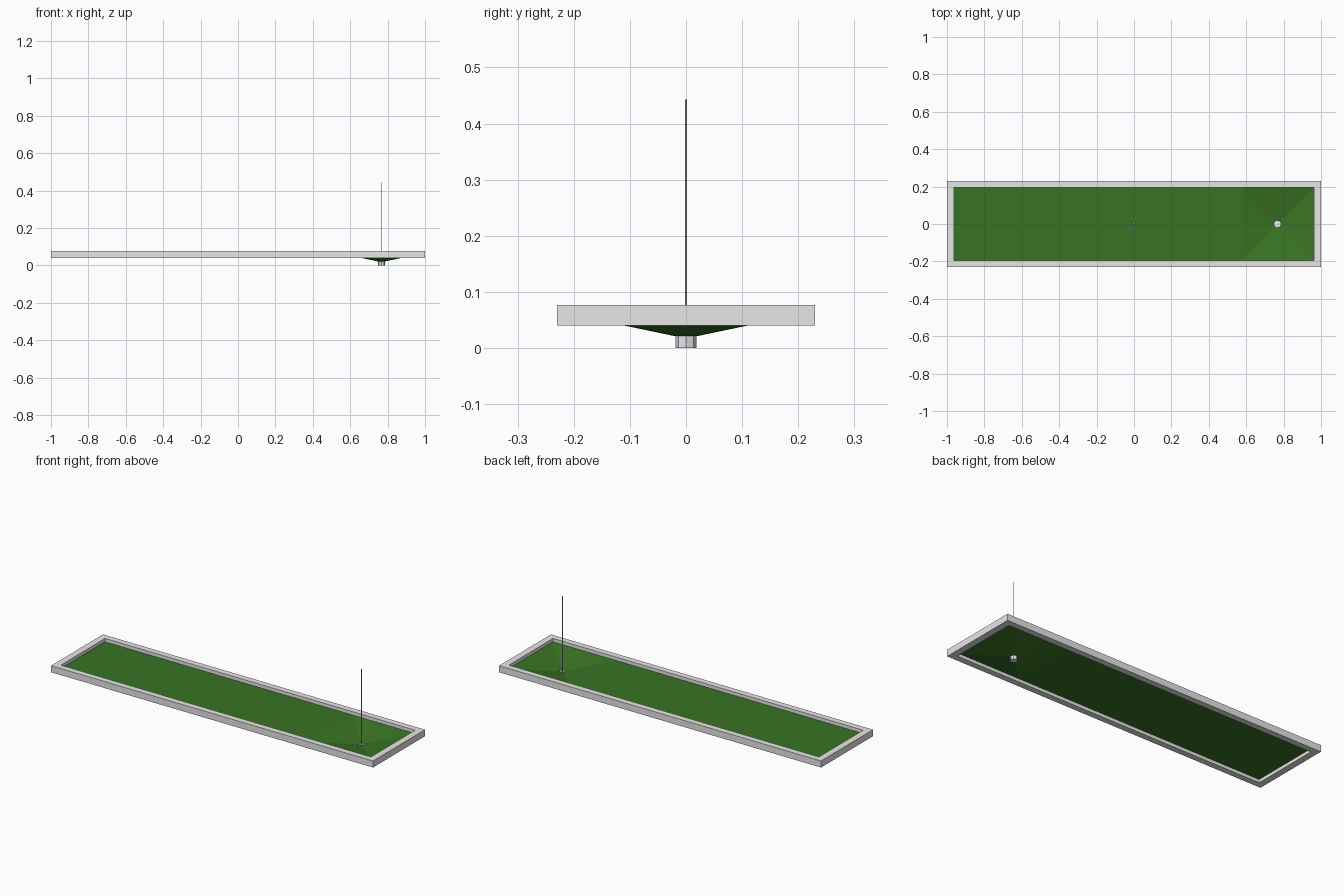
import bpy, bmesh, math

if "Cube" in bpy.data.objects:
    bpy.data.objects.remove(bpy.data.objects["Cube"])

HX, HZ = 0.767, 0.021        # hole position and rim height
HR = 0.019                   # hole radius
IX, IY, GZ = 0.963, 0.196, 0.058   # inner lane size and turf height


def material(name, rgb):
    m = bpy.data.materials.new(name)
    m.diffuse_color = (*rgb, 1)
    m.use_nodes = True
    m.node_tree.nodes["Principled BSDF"].inputs["Base Color"].default_value = m.diffuse_color
    return m


white = material("pale grey", (0.8, 0.8, 0.8))
green = material("turf green", (0.04, 0.175, 0.017))


def finish(bm, name, mat, recalc=True):
    if recalc:
        bmesh.ops.recalc_face_normals(bm, faces=bm.faces)
    me = bpy.data.meshes.new(name)
    bm.to_mesh(me)
    bm.free()
    me.materials.append(mat)
    ob = bpy.data.objects.new(name, me)
    bpy.context.collection.objects.link(ob)
    return ob


def loop(bm, pts):
    return [bm.verts.new(p) for p in pts]


def bridge(bm, a, b):
    n = len(a)
    for i in range(n):
        j = (i + 1) % n
        bm.faces.new((a[i], a[j], b[j], b[i]))


def rect(x, y, z):
    return [(-x, -y, z), (x, -y, z), (x, y, z), (-x, y, z)]


def ring(r, z, n=8):
    return [(HX + r * math.cos(2 * math.pi * i / n), r * math.sin(2 * math.pi * i / n), z) for i in range(n)]


# mitred border frame
bm = bmesh.new()
loops = [loop(bm, rect(x, y, z)) for x, y, z in
         ((1, 0.23, 0.04), (1, 0.23, 0.077), (IX, IY, 0.077), (IX, IY, 0.04))]
for i in range(4):
    bridge(bm, loops[i], loops[(i + 1) % 4])
finish(bm, "border_frame", white)

# turf: flat lane, then a square funnel down to the hole
bm = bmesh.new()
inner = loop(bm, ring(HR, HZ))
outer = loop(bm, [(HX + IY * round(math.cos(a * math.pi / 4)),
                   IY * round(math.sin(a * math.pi / 4)), GZ) for a in range(8)])
bridge(bm, outer, inner)
far = loop(bm, [(-IX, IY, GZ), (-IX, -IY, GZ)])
bm.faces.new([outer[5], outer[4], outer[3], far[0], far[1]])
bmesh.ops.recalc_face_normals(bm, faces=bm.faces)
if sum(f.normal.z for f in bm.faces) < 0:
    bmesh.ops.reverse_faces(bm, faces=bm.faces)
finish(bm, "turf", green, False)

# hole cup, open at the top
bm = bmesh.new()
top, bottom = loop(bm, ring(HR, HZ)), loop(bm, ring(HR, 0))
bridge(bm, bottom, top)
bm.faces.new(bottom[::-1])
finish(bm, "hole_cup", white, False)

# pin standing in the cup
bm = bmesh.new()
low, high = loop(bm, ring(0.0015, 0.0)), loop(bm, ring(0.0015, 0.443))
bridge(bm, low, high)
bm.faces.new(low[::-1])
bm.faces.new(high)
finish(bm, "pin", white, False)

# ball resting on the middle of the lane
bpy.ops.mesh.primitive_uv_sphere_add(segments=12, ring_count=8, radius=0.006, location=(0, 0, GZ + 0.006))
ball = bpy.context.object
ball.name = "ball"
ball.data.materials.append(white)
bpy.ops.object.shade_smooth_by_angle()
